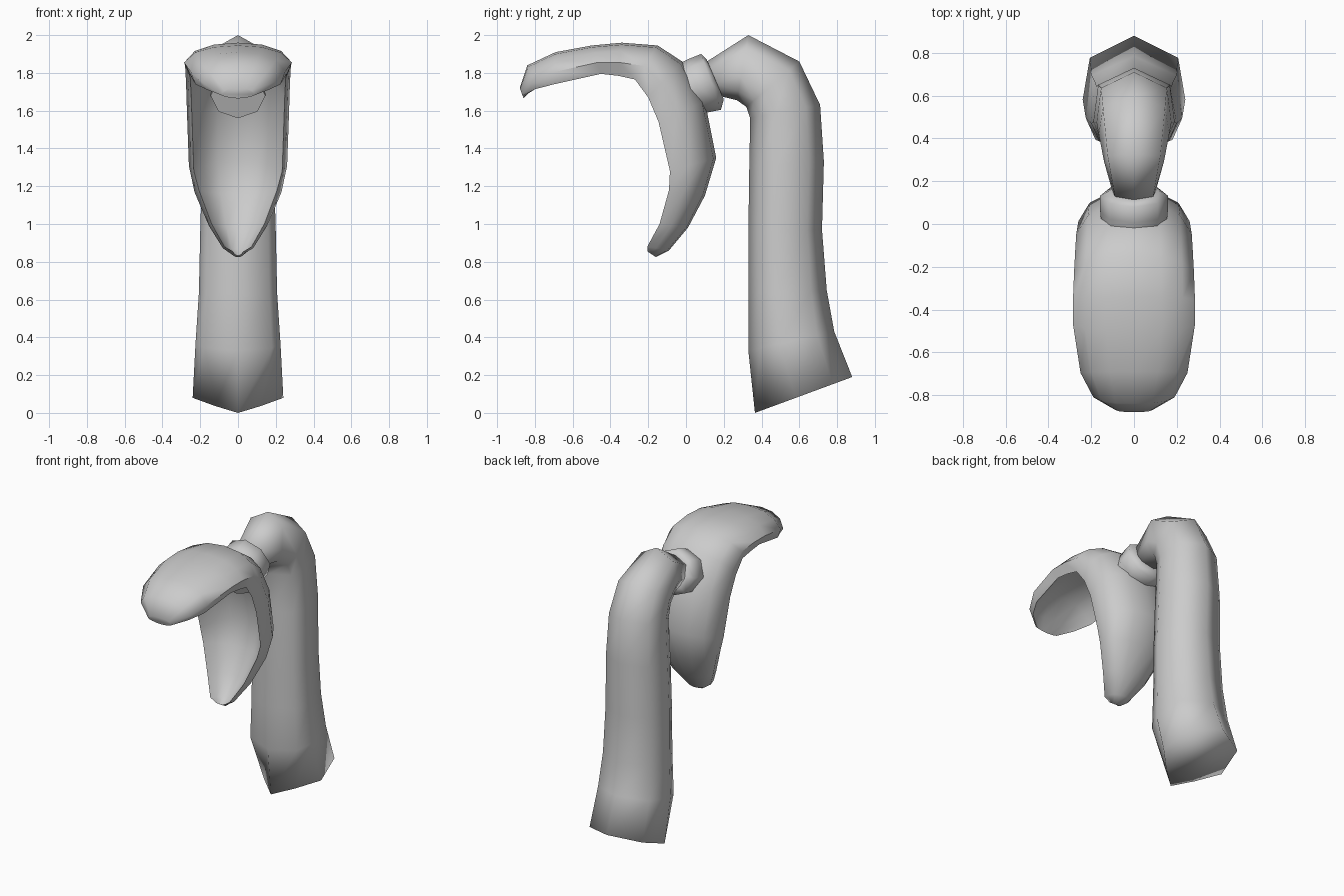
import bpy, bmesh
from math import sin, cos, pi, radians

if "Cube" in bpy.data.objects:
    bpy.data.objects.remove(bpy.data.objects["Cube"])


def loft(name, rings, angle):
    """Skin a list of closed rings, cap both ends, smooth by angle."""
    bm = bmesh.new()
    loops = [[bm.verts.new(p) for p in ring] for ring in rings]
    n = len(loops[0])
    for a, b in zip(loops, loops[1:]):
        for i in range(n):
            j = (i + 1) % n
            bm.faces.new((a[i], a[j], b[j], b[i]))
    bm.faces.new(loops[0])
    bm.faces.new(loops[-1])
    bmesh.ops.recalc_face_normals(bm, faces=bm.faces)
    mesh = bpy.data.meshes.new(name)
    bm.to_mesh(mesh)
    bm.free()
    ob = bpy.data.objects.new(name, mesh)
    bpy.context.collection.objects.link(ob)
    bpy.ops.object.select_all(action='DESELECT')
    ob.select_set(True)
    bpy.context.view_layer.objects.active = ob
    bpy.ops.object.shade_smooth_by_angle(angle=radians(angle))
    return ob


def section(a, b, w, profile):
    """Ring spanning point a to b in the yz plane; profile = (x factor, blend a to b)."""
    return [(w * f, a[0] + (b[0] - a[0]) * t, a[1] + (b[1] - a[1]) * t) for f, t in profile]


def mirrored(half):
    """Close a half profile whose first and last points lie on the centre line."""
    return half + [(-f, t) for f, t in half[-2:0:-1]]


# Stalk: ridged tube bending forward at the top (inner point, outer point, half width)
stalk = [
    ((.365, 0), (.88, .19), .24),
    ((.33, .33), (.785, .43), .225),
    ((.33, .63), (.745, .65), .207),
    ((.33, .95), (.72, .97), .20),
    ((.335, 1.3), (.73, 1.33), .19),
    ((.34, 1.56), (.71, 1.63), .175),
    ((.32, 1.62), (.60, 1.86), .165),
    ((.27, 1.655), (.33, 2.0), .14),
    ((.17, 1.68), (.11, 1.86), .10),
]
foot_profile = mirrored([(0, 0), (.5, .19), (1, .42), (.86, .8), (0, 1)])
stalk_profile = mirrored([(0, 0), (.8, .14), (1, .36), (.88, .8), (0, 1)])
loft("stalk", [section(a, b, w, stalk_profile if i else foot_profile)
               for i, (a, b, w) in enumerate(stalk)], 180)

# Collar: tilted octagonal plug that passes from the stalk through the leaf
collar_profile = [(sin(i * pi / 4), .5 + .5 * cos(i * pi / 4)) for i in range(8)]
collar = [
    ((-.02, 1.56), (-.12, 1.80), .145),
    ((.11, 1.59), (.005, 1.87), .158),
    ((.185, 1.605), (.08, 1.90), .158),
    ((.20, 1.66), (.11, 1.87), .115),
]
loft("collar", [section(a, b, w, collar_profile) for a, b, w in collar], 75)

# Curled leaf: hood and hanging lip (back point, rim point, half width, hollow depth)
leaf = [
    ((-.88, 1.72), (-.86, 1.665), .09, 0),
    ((-.84, 1.84), (-.79, 1.69), .19, .35),
    ((-.69, 1.91), (-.70, 1.735), .25, .9),
    ((-.50, 1.945), (-.45, 1.795), .285, 1),
    ((-.34, 1.96), (-.36, 1.785), .285, 1),
    ((-.15, 1.945), (-.27, 1.765), .28, 1),
    ((-.02, 1.86), (-.20, 1.67), .275, 1),
    ((.10, 1.65), (-.145, 1.54), .27, 1),
    ((.16, 1.35), (-.085, 1.28), .26, 1),
    ((.10, 1.15), (-.09, 1.18), .23, 1),
    ((.01, .98), (-.14, 1.0), .155, 1),
    ((-.09, .86), (-.205, .88), .08, 1),
    ((-.16, .825), (-.205, .855), .03, 1),
]


def leaf_profile(h):
    """Crescent section; h = 0 fills the hollow side, 1 is fully scooped."""
    return mirrored([(0, 0), (.45, .06), (.8, .25), (1, .6), (.9, .75 + .25 * h),
                     (.7, .85 - .25 * h), (.4, .95 - .6 * h), (0, 1 - .72 * h)])


loft("curled_leaf", [section(a, b, w, leaf_profile(h)) for a, b, w, h in leaf], 60)
